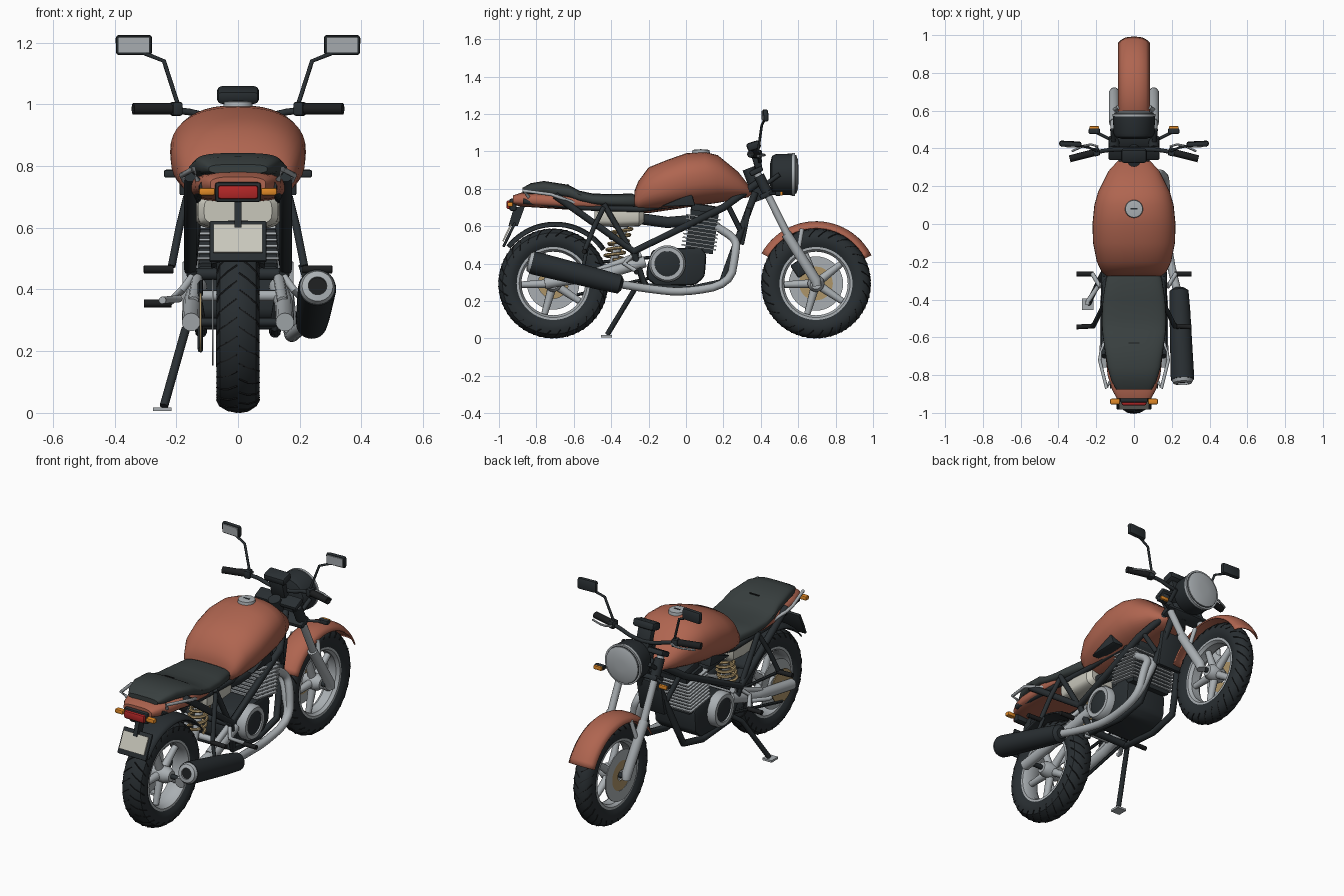
import bpy, bmesh, math
from math import sin, cos, pi, radians
from mathutils import Vector, Matrix

if "Cube" in bpy.data.objects:
    bpy.data.objects.remove(bpy.data.objects["Cube"])

COL = dict(paint=(.43, .13, .08), dark=(.022, .028, .032), black=(.012, .013, .014), seat=(.04, .05, .05),
           silver=(.40, .43, .45), cream=(.58, .57, .50), red=(.45, .02, .02), orange=(.75, .25, .02), gold=(.42, .30, .14))
MAT = {}
for k, c in COL.items():
    MAT[k] = bpy.data.materials.new(k)
    MAT[k].diffuse_color = (*c, 1)

# ---------- helpers (everything is built in world coordinates) ----------
def add(name, verts, faces, mat, mirror=False, bevel=0, solid=0, angle=35):
    bm = bmesh.new()
    vs = [bm.verts.new(v) for v in verts]
    for f in faces:
        bm.faces.new([vs[i] for i in f])
    bmesh.ops.recalc_face_normals(bm, faces=bm.faces)
    if bevel:
        bmesh.ops.bevel(bm, geom=bm.edges[:], offset=bevel, segments=2, profile=.5, affect='EDGES')
    me = bpy.data.meshes.new(name)
    bm.to_mesh(me)
    bm.free()
    me.materials.append(MAT[mat])
    me.polygons.foreach_set("use_smooth", [True] * len(me.polygons))
    me.set_sharp_from_angle(angle=radians(angle))
    ob = bpy.data.objects.new(name, me)
    bpy.context.collection.objects.link(ob)
    if solid:
        ob.modifiers.new("solid", 'SOLIDIFY').thickness = solid
    if mirror:
        ob.modifiers.new("mirror", 'MIRROR').use_mirror_merge = False
    return ob

def skin(rings, V, F, loop=False):
    b, n, m = len(V), len(rings[0]), len(rings)
    for r in rings:
        V.extend(r)
    for i in range(m if loop else m - 1):
        for j in range(n):
            k, a, c = (j + 1) % n, b + i * n, b + (i + 1) % m * n
            F.append((a + j, a + k, c + k, c + j))
    if not loop:
        F.append(tuple(range(b, b + n)))
        F.append(tuple(range(b + (m - 1) * n, b + m * n)))

def tubes(name, paths, r, mat, mirror=False, n=10, rounds=0):
    V, F = [], []
    for p in paths:
        p = [Vector(q) for q in p]
        for _ in range(rounds):
            q = [p[0]]
            for a, b in zip(p, p[1:]):
                q += [a.lerp(b, .25), a.lerp(b, .75)]
            p = q + [p[-1]]
        rr = r if isinstance(r, (list, tuple)) else [r] * len(p)
        nv, rings = None, []
        for i, c in enumerate(p):
            t = (p[min(i + 1, len(p) - 1)] - p[max(i - 1, 0)]).normalized()
            nv = t.orthogonal() if nv is None else nv - t * nv.dot(t)
            nv.normalize()
            w = t.cross(nv)
            rings.append([c + (nv * cos(2 * pi * j / n) + w * sin(2 * pi * j / n)) * rr[i] for j in range(n)])
        skin(rings, V, F)
    return add(name, V, F, mat, mirror, angle=50)

def lathe(name, prof, c, d, mat, n=32, loop=False, mirror=False):
    M = Matrix.Translation(c) @ Vector(d).to_track_quat('Z', 'Y').to_matrix().to_4x4()
    V, F = [], []
    skin([[M @ Vector((r * cos(2 * pi * j / n), r * sin(2 * pi * j / n), t)) for j in range(n)] for t, r in prof], V, F, loop)
    return add(name, V, F, mat, mirror)

def box(name, c, s, mat, rot=(0, 0, 0), bevel=0, mirror=False, count=1, step=(0, 0, 0)):
    R = Matrix.Rotation(rot[2], 3, 'Z') @ Matrix.Rotation(rot[0], 3, 'X')
    V, F = [], []
    for i in range(count):
        o = Vector(c) + Vector(step) * i
        skin([[o + R @ Vector((x * s[0] / 2, y * s[1] / 2, z * s[2] / 2)) for x, y in ((-1, -1), (1, -1), (1, 1), (-1, 1))]
              for z in (-1, 1)], V, F)
    return add(name, V, F, mat, mirror, bevel)

def body(name, stations, mat, e=2.4, n=32):
    """Loft of rounded sections; station = y, z bottom, z top, half width."""
    f = lambda v: math.copysign(abs(v) ** (2 / e), v)
    V, F = [], []
    skin([[(w * f(cos(2 * pi * j / n)), y, (a + b) / 2 + (b - a) / 2 * f(sin(2 * pi * j / n))) for j in range(n)]
          for y, a, b, w in stations], V, F)
    return add(name, V, F, mat)

def prism(name, pts, x0, x1, mat, bevel=0, mirror=False):
    V, F = [], []
    skin([[(x, y, z) for y, z in pts] for x in (x0, x1)], V, F)
    return add(name, V, F, mat, mirror, bevel)

def fender(name, cy, cz, R, a0, a1, w, drop, mat):
    V, F, m, n = [], [], 24, 9
    for i in range(m + 1):
        a = radians(a0 + (a1 - a0) * i / m)
        for j in range(n):
            u = 2 * j / (n - 1) - 1
            r = R - drop * abs(u) ** 3
            V.append((w * u, cy + r * cos(a), cz + r * sin(a)))
    F = [(i * n + j, i * n + j + 1, i * n + n + j + 1, i * n + n + j) for i in range(m) for j in range(n - 1)]
    add(name, V, F, mat, solid=.008)

# ---------- wheels ----------
def wheel(tag, cy, w):
    c, cz = (0, cy, .294), .294
    half = [(.72, .192), (.95, .215), (1, .243), (.84, .271), (.45, .288)]
    prof = [(-w * a, r) for a, r in half] + [(0, .293)] + [(w * a, r) for a, r in half[::-1]]
    lathe(tag + "_tyre", prof, c, (1, 0, 0), 'dark', 56, True)
    grooves = []
    for i in range(30):
        for s in (-1, 1):
            p = []
            for k, (u, r) in enumerate([(.05, .293), (.45, .288), (.84, .271), (.98, .252)]):
                a = 2 * pi * (i + .25 * s) / 30 + .07 * k
                p.append((s * u * w, cy + r * cos(a), cz + r * sin(a)))
            grooves.append(p)
    tubes(tag + "_tyre_tread", grooves, .003, 'black', n=4)
    k = w * .75
    lathe(tag + "_rim", [(-k, .2), (-k, .182), (-k * .6, .17), (k * .6, .17), (k, .182), (k, .2)], c, (1, 0, 0), 'silver', 48, True)
    tubes(tag + "_spokes", [[(0, cy + r * cos(a), cz + r * sin(a)) for r in (.02, .175)]
          for a in [pi / 2 + .35 + 2 * pi * i / 5 for i in range(5)]], [.024, .017], 'silver')
    lathe(tag + "_hub", [(-w, .03), (-w * .6, .045), (w * .6, .045), (w, .03)], c, (1, 0, 0), 'silver', 24)

def disc(name, x, cy, r0, r1, mat):
    lathe(name, [(-.003, r0), (-.003, r1), (.003, r1), (.003, r0)], (x, cy, .294), (1, 0, 0), mat, 40, True)

wheel("rear", -.71, .07)
wheel("front", .695, .057)
disc("front_brake_disc", -.068, .695, .085, .145, 'silver')
disc("front_disc_carrier", -.066, .695, .03, .09, 'gold')
disc("rear_brake_disc", -.082, -.71, .08, .14, 'silver')
disc("rear_sprocket", -.122, -.71, .03, .095, 'gold')
box("front_caliper", (-.075, .60, .37), (.05, .05, .08), 'dark', (.6, 0, 0), .008)
tubes("chain", [[(-.122, -.71, .294 + .09), (-.122, -.12, .44)], [(-.122, -.71, .294 - .09), (-.122, -.12, .34)]], .009, 'dark', n=6)
tubes("axles", [[(-.17, -.71, .294), (.17, -.71, .294)], [(-.125, .695, .294), (.125, .695, .294)]], .014, 'dark')
fender("front_fender", .695, .294, .333, 27, 151, .085, .035, 'paint')
fender("rear_fender", -.70, .294, .33, 35, 142, .088, .02, 'dark')

# ---------- fork and steering ----------
tubes("fork_lower", [[(.105, .70, .28), (.105, .695, .31), (.105, .535, .56)]], [.024, .028, .027], 'silver', True, 16)
tubes("fork_upper", [[(.105, .56, .52), (.105, .372, .90)]], .02, 'silver', True, 16)
tubes("fork_clamps_sleeve", [[(.105, .445, .76), (.105, .39, .87)]], .028, 'dark', True, 16)
for i, (y, z) in enumerate([(.43, .77), (.375, .895)]):
    box(f"triple_clamp_{i}", (0, y, z), (.27, .075, .03), 'dark', (.46, 0, 0), .01)
tubes("steering_head", [[(0, .40, .74), (0, .335, .91)]], .035, 'dark', n=16)
tubes("fender_bracket", [[(.105, .60, .47), (.08, .62, .585)]], .012, 'silver', True)
lathe("headlight_shell", [(0, .06), (.01, .098), (.03, .108), (.125, .112), (.135, .104)], (0, .45, .877), (0, 1, 0), 'dark', 40)
lathe("headlight_lens", [(0, .103), (.012, .103), (.02, .08), (.024, .03)], (0, .578, .877), (0, 1, 0), 'silver', 40)
lathe("headlight_rim", [(0, .1), (0, .115), (.015, .115), (.015, .1)], (0, .568, .877), (0, 1, 0), 'silver', 40, True)
tubes("headlight_bracket", [[(.105, .42, .82), (.115, .50, .877)]], .012, 'dark', True)
box("gauge", (0, .362, 1.03), (.135, .075, .045), 'dark', (.3, 0, 0), .014)
box("gauge_mount", (0, .375, .96), (.09, .04, .11), 'dark', (.3, 0, 0), .01)
tubes("handlebar", [[(0, .395, .945), (.08, .395, .95), (.16, .39, .98), (.34, .345, .985)]], .011, 'dark', True, rounds=2)
tubes("grips", [[(.215, .377, .985), (.34, .345, .985)]], .019, 'black', True, 14)
box("switch_pod", (.20, .382, .985), (.035, .045, .045), 'dark', (0, 0, -.25), .008, True)
tubes("levers", [[(.19, .41, .985), (.24, .425, .98), (.33, .385, .975)]], .006, 'silver', True, 6, 1)
tubes("mirror_stems", [[(.195, .385, 1.0), (.24, .405, 1.14), (.315, .42, 1.17)]], .007, 'dark', True, 8)
box("mirror_shells", (.337, .424, 1.192), (.118, .028, .066), 'dark', (.05, 0, .05), .011, True)
box("mirror_glass", (.337, .409, 1.192), (.1, .005, .05), 'silver', (.05, 0, .05), 0, True)
tubes("front_indicator_stems", [[(.11, .44, .775), (.21, .49, .775)]], .008, 'dark', True, 8)
box("front_indicators", (.21, .492, .775), (.06, .03, .026), 'dark', (0, 0, 0), .007, True)
box("front_indicator_lenses", (.21, .51, .775), (.052, .016, .022), 'orange', (0, 0, 0), .005, True)

# ---------- bodywork ----------
body("fuel_tank", [(-.275, .69, .79, .145), (-.255, .67, .84, .17), (-.2, .67, .915, .197), (-.1, .685, .955, .217),
     (0, .70, .99, .22), (.1, .715, .997, .21), (.17, .725, .98, .19), (.28, .745, .89, .135), (.335, .755, .82, .085),
     (.35, .77, .80, .06)], 'paint', 2.35, 40)
lathe("fuel_cap", [(0, .048), (.018, .045), (.02, .03)], (0, .08, .99), (0, 0, 1), 'silver', 28)
box("fuel_cap_slot", (0, .08, 1.01), (.035, .008, .004), 'dark')
prism("tank_trim", [(-.14, .705), (.03, .775), (.05, .71)], .12, .19, 'dark', .006, True)
body("seat", [(-.265, .70, .765, .135), (-.29, .695, .775, .148), (-.4, .70, .772, .165), (-.5, .71, .775, .17), (-.57, .725, .79, .168),
     (-.63, .745, .822, .16), (-.76, .765, .842, .14), (-.83, .765, .83, .12), (-.875, .775, .805, .095)], 'seat', 3.2)
box("seat_tab", (0, -.63, .824), (.06, .006, .006), 'black')
body("tail_cowl", [(-.40, .685, .75, .13), (-.5, .685, .765, .155), (-.65, .69, .775, .155), (-.8, .70, .78, .14),
     (-.88, .705, .78, .115), (-.925, .715, .765, .09)], 'paint', 3)
body("side_panel", [(-.49, .61, .70, .11), (-.47, .60, .71, .13), (-.35, .595, .71, .138), (-.25, .60, .71, .132), (-.225, .62, .70, .11)], 'cream', 4)
box("tail_light_housing", (0, -.925, .715), (.15, .04, .065), 'dark', (0, 0, 0), .01)
box("tail_light", (0, -.945, .715), (.13, .03, .044), 'red', (0, 0, 0), .008)
box("rear_indicators", (.1, -.94, .717), (.052, .03, .024), 'orange', (0, 0, 0), .006, True)
prism("plate_stem", [(-.86, .71), (-.92, .70), (-.95, .60), (-.90, .60)], -.012, .012, 'dark')
box("plate_holder", (0, -.945, .555), (.185, .015, .145), 'dark', (-.45, 0, 0), .005)
box("number_plate", (0, -.957, .565), (.16, .008, .1), 'cream', (-.45, 0, 0))
tubes("grab_rails", [[(.14, -.58, .72), (.175, -.68, .755), (.182, -.72, .77), (.145, -.87, .79), (.13, -.84, .755)]], .009, 'silver', True, 8)

# ---------- frame ----------
tubes("frame_main_tubes", [[(.04, .38, .83), (.13, .2, .70), (.155, -.28, .465), (.155, -.70, .765)]], .02, 'dark', True)
tubes("frame_cradle", [[(.035, .37, .78), (.10, .23, .40), (.115, .19, .30), (.12, .02, .262), (.12, -.22, .28), (.15, -.28, .46)]], .019, 'dark', True)
tubes("frame_gusset", [[(.12, .22, .72), (.08, .29, .58)]], .014, 'dark', True)
tubes("seat_rails", [[(.06, .25, .76), (.13, -.25, .69), (.135, -.55, .70), (.11, -.87, .735)]], .016, 'dark', True)
tubes("subframe_braces", [[(.15, -.30, .48), (.16, -.44, .72)]], .015, 'dark', True)
tubes("frame_cross_tubes", [[(-.155, -.27, .45), (.155, -.27, .45)], [(-.12, -.22, .29), (.12, -.22, .29)]], .02, 'dark')
tubes("passenger_hangers", [[(.165, -.44, .70), (.19, -.49, .60), (.215, -.54, .475)]], .013, 'dark', True)
tubes("pegs", [[(.21, -.54, .465), (.305, -.545, .465)], [(.215, -.265, .355), (.305, -.265, .355)]], .013, 'black', True)
tubes("rider_hangers", [[(.15, -.29, .44), (.18, -.33, .40), (.22, -.265, .36)]], .012, 'silver', True)
tubes("foot_lever", [[(-.19, -.33, .37), (-.245, -.41, .365), (-.245, -.43, .365)]], .012, 'silver')
tubes("swingarm", [[(.13, -.22, .41), (.15, -.42, .35), (.152, -.755, .294)]], .03, 'silver', True, 16)
tubes("swingarm_brace", [[(.13, -.24, .45), (.145, -.48, .36)], [(0, -.36, .38), (.15, -.36, .38)]], .018, 'silver', True)
tubes("shock_body", [[(0, -.40, .37), (0, -.37, .47), (0, -.325, .63)]], [.018, .022, .026], 'silver', n=14)
tubes("shock_spring", [[(.05 * cos(t * .6), -.39 + .055 * t / 60 + .05 * sin(t * .6), .42 + .18 * t / 60) for t in range(61)]], .009, 'gold', n=6)
tubes("side_stand", [[(-.14, -.22, .31), (-.17, -.27, .27), (-.24, -.42, .022)]], .014, 'dark')
box("side_stand_foot", (-.245, -.425, .012), (.06, .06, .012), 'silver')

# ---------- engine ----------
prism("engine_case", [(-.21, .38), (-.18, .475), (.08, .49), (.11, .45), (.10, .33), (.05, .285), (-.16, .28), (-.21, .32)], -.135, .135, 'dark', .018)
lathe("engine_cover_ring", [(0, .098), (.035, .098), (.05, .088), (.05, .066), (0, .066)], (.13, -.10, .40), (1, 0, 0), 'silver', 36, True, True)
lathe("engine_cover_cap", [(0, .07), (.045, .07), (.052, .05)], (.125, -.10, .40), (1, 0, 0), 'dark', 30, mirror=True)
box("cylinder_core", (0, .085, .57), (.25, .15, .22), 'dark', (-.15, 0, 0))
box("cylinder_fins", (0, .068, .488), (.29, .185, .008), 'silver', (-.15, 0, 0), 0, False, 9, (0, .003, .02))
box("cylinder_head", (0, .10, .685), (.22, .15, .06), 'dark', (-.15, 0, 0), .015)
box("oil_cooler", (0, .315, .60), (.16, .03, .20), 'dark', (-.2, 0, 0), .006)
tubes("intake", [[(.06, .02, .63), (.06, -.10, .62), (.06, -.24, .64)]], .03, 'dark', True, 14)

# ---------- exhaust ----------
tubes("exhaust_headers", [[(x, .16, .60), (x, .27, .53), (x + .03, .265, .46), (.17, .235, .29), (.17, -.01, .245), (.19, -.2, .265),
      (.235, -.38, .295)] for x in (.08, .12)], .022, 'silver', n=12, rounds=2)
A, D = Vector((.238, -.34, .285)), Vector((.02, -.51, .128))
lathe("muffler", [(0, .03), (.015, .05), (.12, .055), (.48, .062), (.5, .06)], A, D, 'dark', 32)
lathe("muffler_end_cap", [(0, .058), (.02, .05), (.025, .03), (0, .03)], A + D * .945, D, 'silver', 32, True)
lathe("muffler_outlet", [(0, .031), (.01, .031)], A + D * .95, D, 'black', 24)
tubes("muffler_bracket", [[(.205, -.53, .48), (.235, -.55, .38)]], .01, 'dark')

for m in bpy.data.materials:
    if m.users and not m.is_grease_pencil:
        m.use_nodes = True
        m.node_tree.nodes["Principled BSDF"].inputs["Base Color"].default_value = m.diffuse_color
